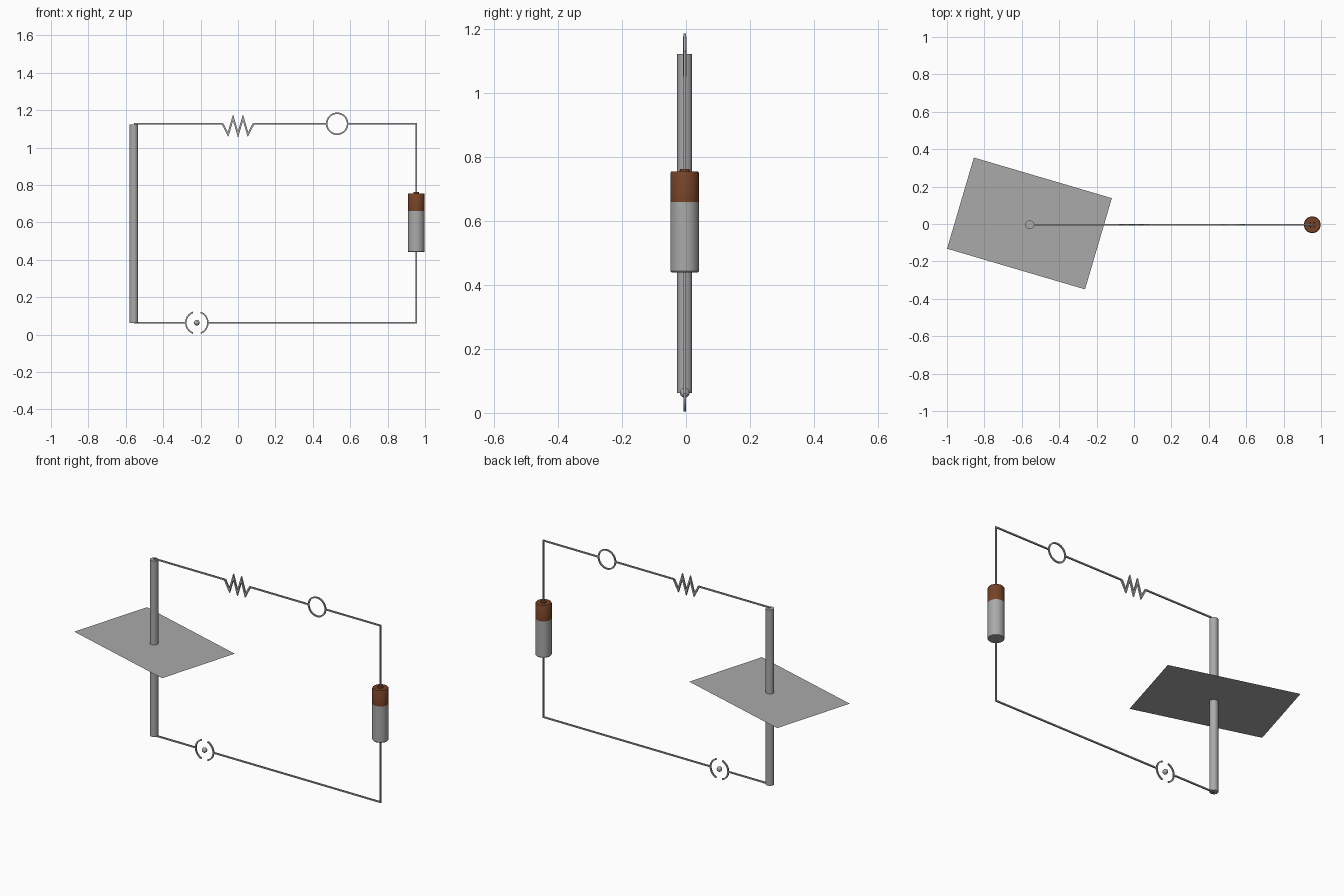
import bpy, bmesh, math
from mathutils import Vector, Matrix

cube = bpy.data.objects.get("Cube")
if cube:
    bpy.data.objects.remove(cube, do_unlink=True)

Y = -0.004                    # plane the circuit lies in
TOP, BOTTOM = 1.127, 0.063    # wire heights
ROD_X, CELL_X = -0.557, 0.953
RING_X, RING_R = 0.53, 0.056
LAMP_X, LAMP_R = -0.22, 0.059
WIRE = 0.008


def material(name, rgb):
    m = bpy.data.materials.new(name)
    m.use_nodes = True
    m.diffuse_color = (*rgb, 1)
    m.node_tree.nodes["Principled BSDF"].inputs["Base Color"].default_value = (*rgb, 1)
    return m


grey = material("grey metal", (0.4, 0.4, 0.4))
brown = material("copper brown", (0.18, 0.055, 0.02))


def finish(name, bm, mats=(grey,), smooth=False):
    bmesh.ops.recalc_face_normals(bm, faces=bm.faces)
    me = bpy.data.meshes.new(name)
    bm.to_mesh(me)
    bm.free()
    for m in mats:
        me.materials.append(m)
    ob = bpy.data.objects.new(name, me)
    bpy.context.collection.objects.link(ob)
    if smooth:
        bpy.ops.object.select_all(action='DESELECT')
        ob.select_set(True)
        bpy.context.view_layer.objects.active = ob
        bpy.ops.object.shade_smooth_by_angle(angle=math.radians(35))
    return ob


def stroke(name, points, width=WIRE, closed=False, smooth=False):
    """Square-section line through (x, z) points with mitred corners."""
    bm = bmesh.new()
    pts = [Vector(p) for p in points]
    n = len(pts)
    sections = []
    for i, p in enumerate(pts):
        before = pts[i - 1] if closed or i else None
        after = pts[(i + 1) % n] if closed or i < n - 1 else None
        a = (p - before).normalized() if before else (after - p).normalized()
        b = (after - p).normalized() if after else a
        na, nb = Vector((-a.y, a.x)), Vector((-b.y, b.x))
        mitre = (na + nb).normalized()
        off = mitre * (width / 2 / mitre.dot(na))
        h = width / 2
        sections.append([bm.verts.new((p.x + s * off.x, Y + t * h, p.y + s * off.y))
                         for s, t in ((1, 1), (1, -1), (-1, -1), (-1, 1))])
    for i in range(n if closed else n - 1):
        c, d = sections[i], sections[(i + 1) % n]
        for k in range(4):
            j = (k + 1) % 4
            bm.faces.new((c[k], c[j], d[j], d[k]))
    if not closed:
        bm.faces.new(sections[0])
        bm.faces.new(sections[-1])
    return finish(name, bm, smooth=smooth)


def arc(cx, cz, r, start, end, steps):
    angles = [math.radians(start + (end - start) * i / steps) for i in range(steps + 1)]
    return [(cx + r * math.cos(a), cz + r * math.sin(a)) for a in angles]


def lathe(name, x, profile, sides=32, mats=(grey,), rule=None):
    """Turn a (radius, height) profile about a vertical axis at x."""
    bm = bmesh.new()
    rings = [[bm.verts.new((x + r * math.cos(math.tau * k / sides),
                            Y + r * math.sin(math.tau * k / sides), z))
              for k in range(sides)] for r, z in profile]
    for lo, hi in zip(rings, rings[1:]):
        for k in range(sides):
            j = (k + 1) % sides
            bm.faces.new((lo[k], lo[j], hi[j], hi[k]))
    bm.faces.new(rings[0])
    bm.faces.new(rings[-1])
    if rule:
        for f in bm.faces:
            f.material_index = rule(f.calc_center_median())
    return finish(name, bm, mats, smooth=True)


# Upright conductor
lathe("conductor_rod", ROD_X, [(0.0235, BOTTOM), (0.0235, TOP - 0.004)])

# Thin sheet crossed by the rod
bm = bmesh.new()
turn = Matrix.Translation((-0.559, 0.003, 0.617)) @ Matrix.Rotation(math.radians(-16.4), 4, 'Z')
bmesh.ops.create_grid(bm, x_segments=1, y_segments=1, size=0.5,
                      matrix=turn @ Matrix.Diagonal((0.769, 0.508, 1, 1)))
finish("sheet", bm)

# Battery with brown upper end and contact nub
lathe("battery", CELL_X,
      [(0.042, 0.44), (0.045, 0.444), (0.045, 0.66), (0.045, 0.75), (0.042, 0.755),
       (0.016, 0.755), (0.015, 0.763)],
      mats=(grey, brown), rule=lambda c: int(c.z > 0.66))

# Wires
stroke("wire_rod_to_resistor", [(ROD_X, TOP), (-0.083, TOP)])
stroke("wire_resistor_to_meter", [(0.083, TOP), (RING_X - RING_R, TOP)])
stroke("wire_meter_to_battery", [(RING_X + RING_R, TOP), (CELL_X, TOP), (CELL_X, 0.757)])
stroke("wire_battery_to_lamp", [(CELL_X, 0.445), (CELL_X, BOTTOM), (LAMP_X + LAMP_R, BOTTOM)])
stroke("wire_lamp_to_rod", [(LAMP_X - LAMP_R, BOTTOM), (ROD_X, BOTTOM)])

# Zigzag resistor
step = 0.0265
zigzag = [(-0.083, TOP)]
zigzag += [(step * i, 1.07 if i % 2 == 0 else 1.16) for i in range(-2, 3)]
zigzag += [(0.083, TOP)]
stroke("resistor", zigzag, width=0.01)

# Meter ring
stroke("meter_ring", arc(RING_X, TOP, RING_R, 0, 360, 40)[:-1], closed=True, smooth=True)

# Lamp: two open arcs about a small bead
for name, mid in (("lamp_arc_left", 0), ("lamp_arc_right", 180)):
    stroke(name, arc(LAMP_X, BOTTOM, LAMP_R, mid - 70, mid + 70, 18), smooth=True)
bm = bmesh.new()
bmesh.ops.create_uvsphere(bm, u_segments=16, v_segments=10, radius=0.015,
                          matrix=Matrix.Translation((LAMP_X, Y, BOTTOM)))
finish("lamp_bead", bm, smooth=True)
